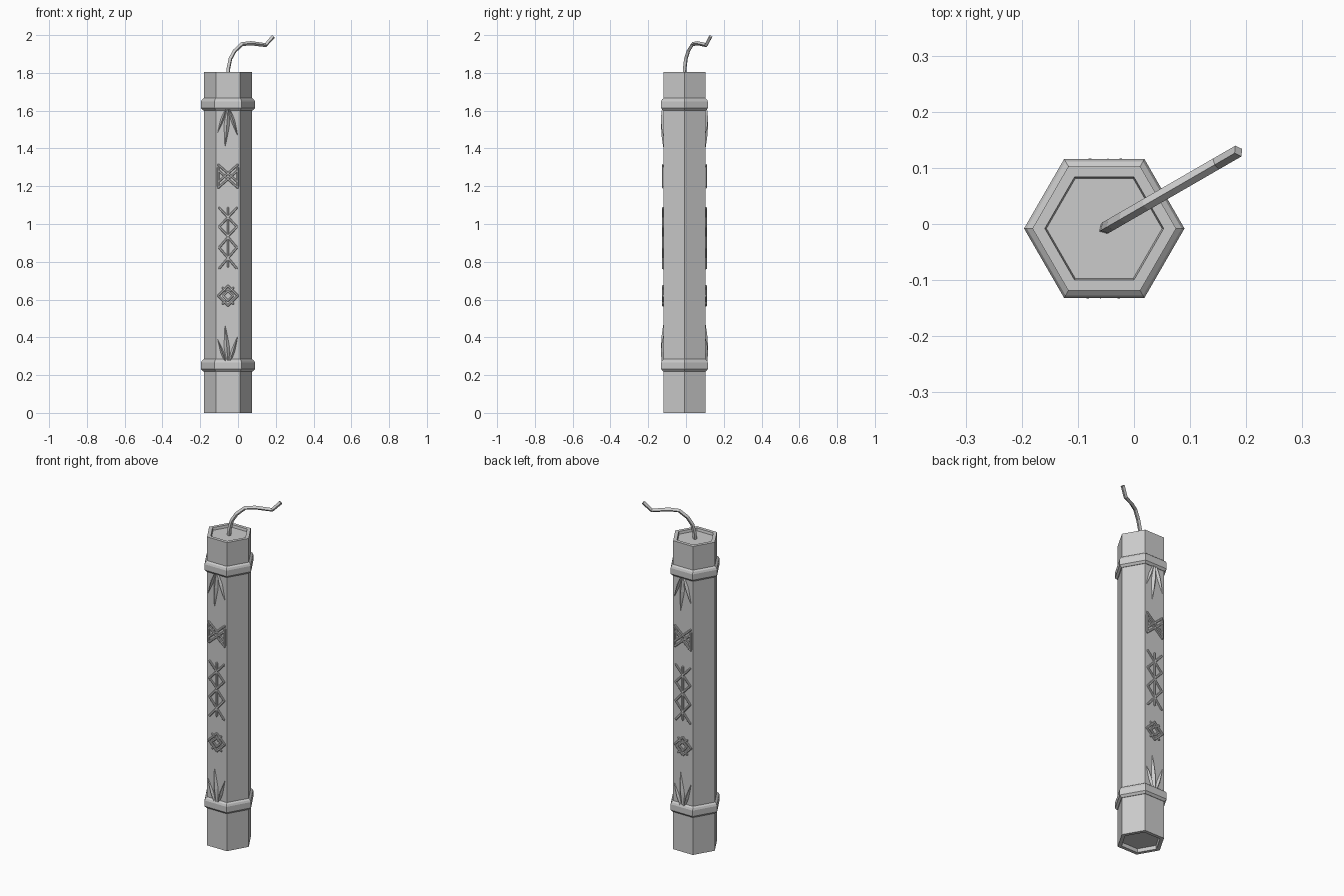
import bpy, bmesh, math
from mathutils import Vector, Matrix

cube = bpy.data.objects.get("Cube")
if cube:
    bpy.data.objects.remove(cube, do_unlink=True)

CX, CY = -0.053, -0.008          # axis of the stick
APOTHEM = 0.111                  # distance from axis to a flat side

grey = bpy.data.materials.new("plain grey")
grey.use_nodes = True
COLOUR = (0.6, 0.6, 0.6, 1)
grey.diffuse_color = COLOUR
grey.node_tree.nodes["Principled BSDF"].inputs["Base Color"].default_value = COLOUR


def finish(name, bm):
    bmesh.ops.recalc_face_normals(bm, faces=bm.faces)
    mesh = bpy.data.meshes.new(name)
    bm.to_mesh(mesh)
    bm.free()
    mesh.materials.append(grey)
    obj = bpy.data.objects.new(name, mesh)
    bpy.context.collection.objects.link(obj)
    return obj


def skin(bm, rings, closed=False):
    """Bridge equal rings of points; cap the ends unless closed."""
    loops = [[bm.verts.new(p) for p in ring] for ring in rings]
    pairs = list(zip(loops, loops[1:]))
    if closed:
        pairs.append((loops[-1], loops[0]))
    for a, b in pairs:
        for i in range(len(a)):
            j = (i + 1) % len(a)
            bm.faces.new((a[i], a[j], b[j], b[i]))
    if not closed:
        bm.faces.new(loops[0])
        bm.faces.new(loops[-1])


def hexagon(r, z):
    return [(CX + r * math.cos(k * math.pi / 3), CY + r * math.sin(k * math.pi / 3), z)
            for k in range(6)]


def hex_lathe(name, profile, closed=False):
    bm = bmesh.new()
    skin(bm, [hexagon(r, z) for r, z in profile], closed)
    return finish(name, bm)


# Hexagonal stick with recessed ends
hex_lathe("stick_body", [(0.102, 0.02), (0.106, 0), (0.128, 0),
                         (0.128, 1.805), (0.106, 1.805), (0.103, 1.79)])

# Rounded bands
for name, z in (("lower_band", 0.252), ("upper_band", 1.634)):
    hex_lathe(name, [(0.12, z - 0.032), (0.131, z - 0.032), (0.143, z - 0.02),
                     (0.143, z + 0.014), (0.138, z + 0.025), (0.127, z + 0.033),
                     (0.12, z + 0.033)], closed=True)

# Bent square fuse, leaning out at thirty degrees
lean = Vector((math.cos(math.pi / 6), 0.5, 0))
side = Vector((-0.5, math.cos(math.pi / 6), 0))
path = [(0, 1.78), (0.003, 1.825), (0.015, 1.875), (0.04, 1.915), (0.085, 1.952),
        (0.14, 1.957), (0.23, 1.947), (0.276, 1.992)]
points = [Vector((CX, CY, z)) + lean * d for d, z in path]
rings = []
for i, p in enumerate(points):
    along = (points[min(i + 1, len(points) - 1)] - points[max(i - 1, 0)]).normalized()
    up = side.cross(along)
    rings.append([p + v * 0.011 for v in (side, up, -side, -up)])
bm = bmesh.new()
skin(bm, rings)
finish("fuse", bm)


def on_face(x, z, lift):
    """Point on the front side, raised outward by lift."""
    return Vector((CX + x, CY - APOTHEM - lift, z))


def hull(bm, pts):
    verts = [bm.verts.new(p) for p in pts]
    bmesh.ops.convex_hull(bm, input=verts)


def stroke(bm, a, b, width=0.006):
    """Raised bar with chamfered edges and pointed ends."""
    a, b = Vector(a), Vector(b)
    d = (b - a).normalized()
    n = Vector((-d.y, d.x))
    pts = []
    for w, lift in ((width, -0.003), (width, 0.004), (width * 0.5, 0.007)):
        for p in (a - d * w, a + n * w, a - n * w, b + n * w, b - n * w, b + d * w):
            pts.append(on_face(p.x, p.y, lift))
    hull(bm, pts)


def mirrored(bm, z, lines):
    for x0, z0, x1, z1 in lines:
        for s in (1, -1):
            stroke(bm, (s * x0, z + z0), (s * x1, z + z1))


def diamond(bm, z, w, h):
    mirrored(bm, z, [(0, h, w, 0), (w, 0, 0, -h)])


def leaf(bm, base, tip, width):
    """Blade with a raised midrib."""
    a, b = Vector(base), Vector(tip)
    d = b - a
    n = Vector((-d.y, d.x)).normalized() * width
    pts = [on_face(p.x, p.y, lift) for p, lift in (
        (a + n * 0.4, -0.003), (a - n * 0.4, -0.003), (a, 0.009),
        (a + d * 0.4 + n, -0.003), (a + d * 0.4 - n, -0.003), (a + d * 0.4, 0.014),
        (a + d * 0.75, 0.009), (b, 0.001), (b, -0.003))]
    hull(bm, pts)


def leaf_cluster(bm, z, s):
    leaf(bm, (0.0, z), (-0.016, z + s * 0.2), 0.017)
    leaf(bm, (0.008, z), (0.052, z + s * 0.14), 0.012)
    leaf(bm, (-0.012, z), (-0.056, z + s * 0.125), 0.01)


def lattice_sign(bm):
    mirrored(bm, 1.253, [(0.051, -0.055, 0.051, 0.045), (0.051, 0.06, -0.051, -0.03),
                         (0.051, 0.03, -0.051, -0.06)])


def tall_sign(bm):
    stroke(bm, (0, 0.775), (0, 1.085))
    mirrored(bm, 0.92, [(0.046, 0.165, 0, 0.115), (0.046, -0.155, 0, -0.1)])
    diamond(bm, 0.985, 0.047, 0.05)
    diamond(bm, 0.875, 0.047, 0.055)


def diamond_sign(bm):
    diamond(bm, 0.62, 0.052, 0.052)
    diamond(bm, 0.62, 0.026, 0.026)
    mirrored(bm, 0.62, [(0.028, 0.042, 0.014, 0.028), (0.028, -0.042, 0.014, -0.028)])


def leaves(bm):
    leaf_cluster(bm, 1.605, -1)
    leaf_cluster(bm, 0.268, 1)


# Raised ornaments, repeated on the front and back sides
half_turn = Matrix.Rotation(math.pi, 3, "Z")
for part, build in (("leaves", leaves), ("lattice_sign", lattice_sign),
                    ("tall_sign", tall_sign), ("diamond_sign", diamond_sign)):
    for where in ("front", "back"):
        bm = bmesh.new()
        build(bm)
        loose = [v for v in bm.verts if not v.link_faces]
        bmesh.ops.delete(bm, geom=loose, context="VERTS")
        if where == "back":
            bmesh.ops.rotate(bm, verts=bm.verts, cent=(CX, CY, 0), matrix=half_turn)
        finish(f"{where}_{part}", bm)
